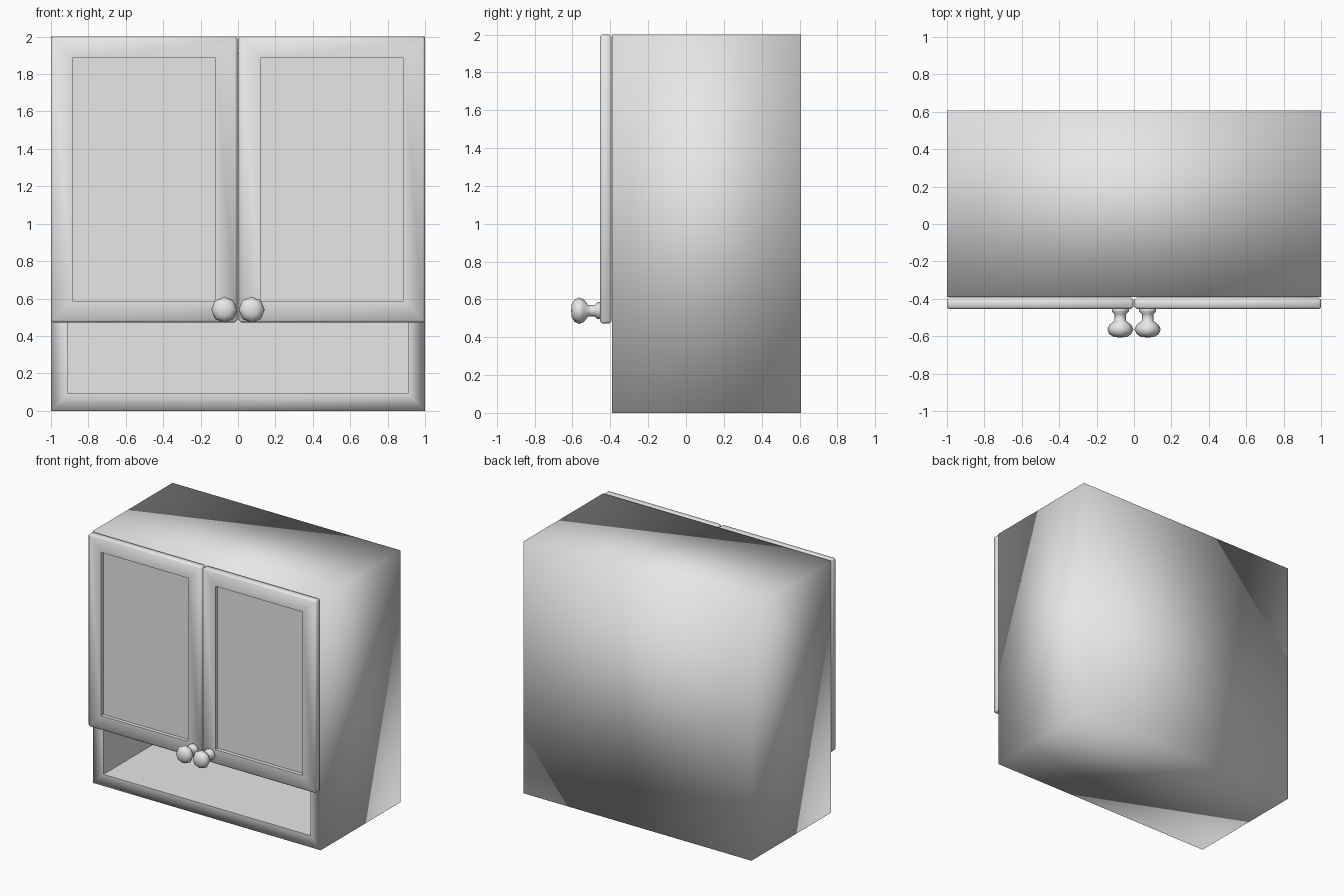
import bpy, bmesh, math
from mathutils import Vector

if "Cube" in bpy.data.objects:
    bpy.data.objects.remove(bpy.data.objects["Cube"])

COLOUR = (0.8, 0.8, 0.8, 1)
grey = bpy.data.materials.new("light grey paint")
grey.use_nodes = True
grey.diffuse_color = COLOUR
grey.node_tree.nodes["Principled BSDF"].inputs["Base Color"].default_value = COLOUR


def finish(name, bm):
    """Turn a bmesh into a smooth shaded object with the paint on it."""
    bmesh.ops.recalc_face_normals(bm, faces=bm.faces)
    for f in bm.faces:
        f.smooth = True
    mesh = bpy.data.meshes.new(name)
    bm.to_mesh(mesh)
    bm.free()
    mesh.materials.append(grey)
    obj = bpy.data.objects.new(name, mesh)
    bpy.context.collection.objects.link(obj)
    return obj


def recessed_box(name, low, high, border, depth, bevel=0):
    """Box whose front face is framed and sunk, with crisp recess edges."""
    low, high = Vector(low), Vector(high)
    bm = bmesh.new()
    bmesh.ops.create_cube(bm, size=1)
    bmesh.ops.scale(bm, vec=high - low, verts=bm.verts)
    bmesh.ops.translate(bm, vec=(low + high) / 2, verts=bm.verts)
    if bevel:
        bmesh.ops.bevel(bm, geom=bm.edges[:], offset=bevel, segments=1,
                        affect='EDGES')
    front = min(bm.faces, key=lambda f: f.calc_center_median().y)
    bmesh.ops.inset_individual(bm, faces=[front], thickness=border - bevel,
                               use_even_offset=True)
    walls = bmesh.ops.extrude_face_region(bm, geom=[front])
    floor = [g for g in walls["geom"] if isinstance(g, bmesh.types.BMFace)][0]
    if front.is_valid and front is not floor:
        bmesh.ops.delete(bm, geom=[front], context='FACES_ONLY')
    bmesh.ops.translate(bm, vec=(0, depth, 0), verts=floor.verts)
    for edge in floor.edges:
        for face in edge.link_faces:
            for e in face.edges:
                e.smooth = False
    return finish(name, bm)


def knob(name, x, z):
    """Eight sided turned knob pointing forward."""
    profile = [(0, -0.45), (0.045, -0.45), (0.045, -0.468), (0.031, -0.482),
               (0.031, -0.518), (0.06, -0.54), (0.07, -0.565),
               (0.058, -0.59), (0.035, -0.604), (0, -0.607)]
    bm = bmesh.new()
    verts = [bm.verts.new((x + r, y, z)) for r, y in profile]
    edges = [bm.edges.new(pair) for pair in zip(verts, verts[1:])]
    bmesh.ops.spin(bm, geom=verts + edges, cent=(x, 0, z), axis=(0, 1, 0),
                   angle=math.tau, steps=8)
    bmesh.ops.remove_doubles(bm, verts=bm.verts, dist=0.0005)
    return finish(name, bm)


# Hollow carcass, open at the front below the doors
recessed_box("cabinet_body", (-1, -0.39, 0), (1, 0.607, 2), 0.092, 0.905)

# Pair of framed doors with knobs at their lower inner corners
for side, s in (("left", 1), ("right", -1)):
    xs = sorted((s * 0.004, s))
    recessed_box(side + "_door", (xs[0], -0.455, 0.473), (xs[1], -0.394, 2),
                 0.115, 0.03, bevel=0.011)
    knob(side + "_knob", s * 0.073, 0.54)
